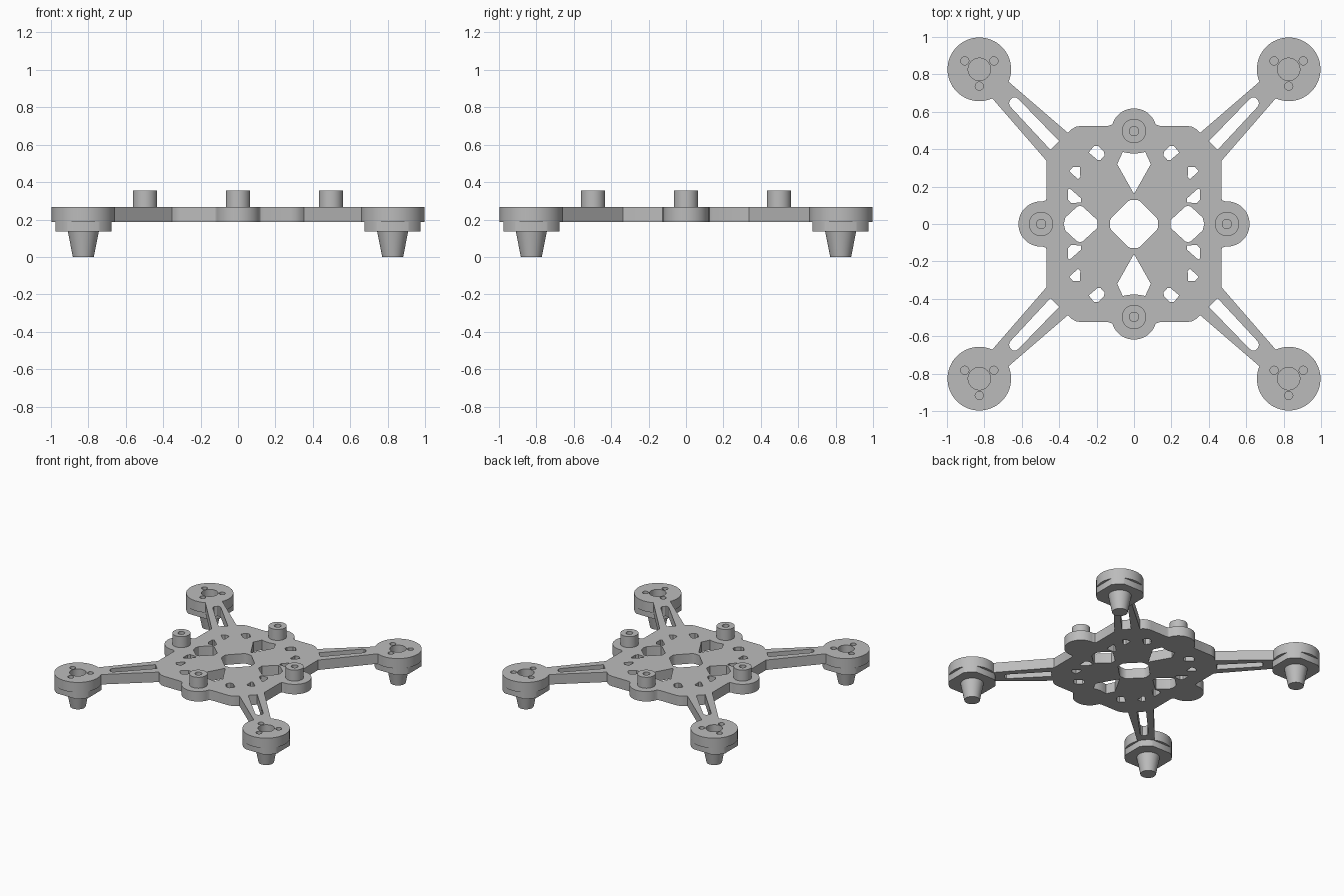
import bpy, bmesh
from math import cos, sin, radians, sqrt, asin, degrees

cube = bpy.data.objects.get("Cube")
if cube:
    bpy.data.objects.remove(cube, do_unlink=True)

MOTOR, DISC_R = 0.827, 0.17       # motor mount centre and radius
LOBE, LOBE_R = 0.497, 0.121       # standoff lobe centre and radius
Z_PAD, Z_LOW, Z_TOP, Z_POST = 0.137, 0.188, 0.267, 0.354
QUADS = [(1, 1), (-1, 1), (-1, -1), (1, -1)]

grey = bpy.data.materials.new("plain grey")
grey.use_nodes = True
grey.diffuse_color = (0.5, 0.5, 0.5, 1)
grey.node_tree.nodes["Principled BSDF"].inputs["Base Color"].default_value = (0.5, 0.5, 0.5, 1)


def arc(cx, cy, r, a0, a1, n):
    """Points along an arc, angles in degrees."""
    steps = [radians(a0 + (a1 - a0) * i / n) for i in range(n + 1)]
    return [(cx + r * cos(a), cy + r * sin(a)) for a in steps]


def circle(cx, cy, r, n=32):
    return arc(cx, cy, r, 0, 360, n)[:-1]


def flip(points, sx, sy):
    return [(x * sx, y * sy) for x, y in points]


def finish(name, mesh, location=(0, 0, 0)):
    mesh.materials.clear()
    mesh.materials.append(grey)
    mesh.shade_smooth()
    mesh.set_sharp_from_angle(angle=radians(30))
    obj = bpy.data.objects.new(name, mesh)
    obj.location = location
    bpy.context.collection.objects.link(obj)
    return obj


def extruded(name, loops, z0, z1):
    """Mesh of a flat profile (outline plus holes) raised from z0 to z1."""
    curve = bpy.data.curves.new(name + "_profile", "CURVE")
    curve.dimensions = "2D"
    curve.fill_mode = "BOTH"
    curve.extrude = (z1 - z0) / 2
    for loop in loops:
        spline = curve.splines.new("POLY")
        spline.points.add(len(loop) - 1)
        for p, (x, y) in zip(spline.points, loop):
            p.co = (x, y, 0, 1)
        spline.use_cyclic_u = True
    temp = bpy.data.objects.new(name + "_profile", curve)
    bpy.context.collection.objects.link(temp)
    graph = bpy.context.evaluated_depsgraph_get()
    mesh = bpy.data.meshes.new_from_object(temp.evaluated_get(graph))
    mesh.name = name
    bpy.data.objects.remove(temp, do_unlink=True)
    bpy.data.curves.remove(curve)
    bm = bmesh.new()
    bm.from_mesh(mesh)
    bmesh.ops.remove_doubles(bm, verts=bm.verts, dist=0.0002)
    bmesh.ops.recalc_face_normals(bm, faces=bm.faces)
    bmesh.ops.translate(bm, verts=bm.verts, vec=(0, 0, (z0 + z1) / 2))
    bm.to_mesh(mesh)
    bm.free()
    return mesh


# Frame outline: one quarter, then mirrored round the centre
quarter = (arc(LOBE, 0, LOBE_R, 0, 94, 14)
           + [(0.472, 0.126), (0.467, 0.14), (0.467, 0.337)]
           + arc(MOTOR, MOTOR, DISC_R, -114, 203, 56)
           + [(0.353, 0.487), (0.335, 0.506), (0.31, 0.52), (0.28, 0.525),
              (0.136, 0.525), (0.121, 0.53)]
           + arc(0, LOBE, LOBE_R, 20, 90, 10))
outline = []
for sx, sy in QUADS:
    part = flip(quarter, sx, sy)
    outline += part[:-1] if sx * sy > 0 else part[::-1][:-1]

# Cut-outs repeated in every quarter
slot = [(0.447, 0.397), (0.40, 0.443), (0.618, 0.668), (0.632, 0.677),
        (0.648, 0.676), (0.664, 0.66), (0.668, 0.645), (0.662, 0.628)]
corner_hole = [(0.242, 0.382), (0.214, 0.417), (0.19, 0.417), (0.16, 0.385),
               (0.158, 0.365), (0.178, 0.343), (0.195, 0.342)]
side_hole = [(0.347, 0.283), (0.326, 0.305), (0.289, 0.305), (0.287, 0.25), (0.3, 0.24)]
inner_hole = [(0.353, 0.185), (0.343, 0.19), (0.284, 0.138), (0.284, 0.115),
              (0.337, 0.112), (0.353, 0.13)]
loops = [outline]
for sx, sy in QUADS:
    loops += [flip(h, sx, sy) for h in (slot, corner_hole, side_hole, inner_hole)]
    mx, my = MOTOR * sx, MOTOR * sy
    loops.append(circle(mx, my, 0.06))
    loops += [circle(mx + 0.09 * cos(radians(a)), my + 0.09 * sin(radians(a)), 0.022, 20)
              for a in (30, 150, 270)]

# Cut-outs along the centre lines
diamond = [(0.02, 0.128), (0.035, 0.12), (0.12, 0.035), (0.128, 0.02)]
loops.append([p for sx, sy in QUADS
              for p in flip(diamond, sx, sy)[::-1 if sx * sy > 0 else 1]])
kite = [(0, 0.16), (0.09, 0.32), (0.06, 0.385), (0.03, 0.379),
        (0, 0.376), (-0.03, 0.379), (-0.06, 0.385), (-0.09, 0.32)]
rhomb = [(0.195, 0.02), (0.273, 0.092), (0.289, 0.098), (0.305, 0.092), (0.367, 0.035), (0.376, 0)]
rhomb += flip(rhomb[-2::-1], 1, -1)
for s in (1, -1):
    loops += [flip(kite, 1, s), flip(rhomb, s, 1)]
finish("frame", extruded("frame", loops, Z_LOW, Z_TOP))

# Motor pads: discs trimmed flat on four sides
flat = degrees(asin(sqrt(DISC_R ** 2 - 0.15 ** 2) / DISC_R))
pad_loop = []
for turn in range(0, 360, 90):
    pad_loop += arc(0, 0, DISC_R, turn + flat, turn + 90 - flat, 10)
pad = extruded("motor_pad", [pad_loop], Z_PAD, Z_LOW)

# Tapered feet
foot = bpy.data.meshes.new("foot")
bm = bmesh.new()
bmesh.ops.create_cone(bm, cap_ends=True, segments=40, radius1=0.056, radius2=0.083, depth=Z_PAD)
bmesh.ops.translate(bm, verts=bm.verts, vec=(0, 0, Z_PAD / 2))
bm.to_mesh(foot)
bm.free()

for (sx, sy), where in zip(QUADS, ("back_left", "back_right", "front_right", "front_left")):
    spot = (MOTOR * sx, MOTOR * sy, 0)
    finish("motor_pad_" + where, pad, spot)
    finish("foot_" + where, foot, spot)

# Hollow standoffs on the four lobes
post = extruded("standoff", [circle(0, 0, 0.065, 40), circle(0, 0, 0.025, 24)], Z_TOP, Z_POST)
for where, x, y in (("left", 1, 0), ("right", -1, 0), ("back", 0, 1), ("front", 0, -1)):
    finish("standoff_" + where, post, (LOBE * x, LOBE * y, 0))
